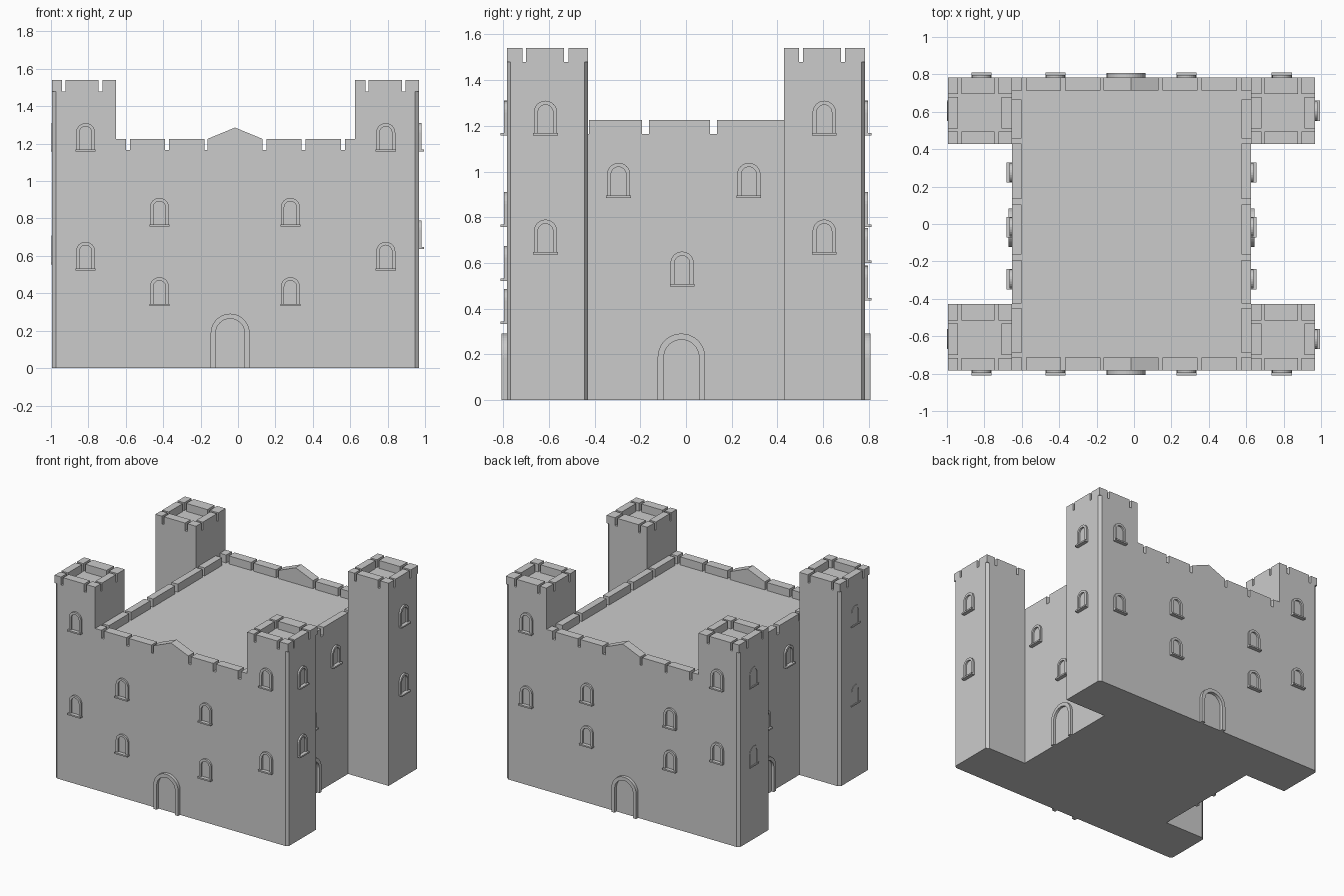
import bpy, bmesh
from math import cos, sin, pi, radians
from mathutils import Vector, Matrix

if "Cube" in bpy.data.objects:
    bpy.data.objects.remove(bpy.data.objects["Cube"])

X0, X1, Y = -0.653, 0.626, 0.783      # main block footprint
TX0, TX1, TY = -0.995, 0.967, 0.428   # outer tower faces, inner tower line
ROOF, WALL_TOP = 1.165, 1.226
T_ROOF, T_TOP = 1.48, 1.54


def prism(bm, pts, vec):
    """Extrude a planar outline along vec."""
    a = [bm.verts.new(p) for p in pts]
    b = [bm.verts.new(Vector(p) + Vector(vec)) for p in pts]
    n = len(a)
    bm.faces.new(a)
    bm.faces.new(b[::-1])
    for i in range(n):
        j = (i + 1) % n
        bm.faces.new((a[i], b[i], b[j], a[j]))


def box(bm, x0, x1, y0, y1, z0, z1):
    prism(bm, [(x0, y0, z0), (x1, y0, z0), (x1, y1, z0), (x0, y1, z0)], (0, 0, z1 - z0))


def finish(name, bm, matrix=None):
    bmesh.ops.recalc_face_normals(bm, faces=bm.faces)
    mesh = bpy.data.meshes.new(name)
    bm.to_mesh(mesh)
    bm.free()
    ob = bpy.data.objects.new(name, mesh)
    if matrix:
        ob.matrix_world = matrix
    bpy.context.collection.objects.link(ob)
    return ob


def arch(bm, r, ring, spring, base, out, back, n):
    """Two jambs and n wedge stones; the wall plane is y=0, outward is -y."""
    for s in (-1, 1):
        u0, u1 = sorted((s * r, s * (r - ring)))
        box(bm, u0, u1, -out, back, base, spring)
    for i in range(n):
        a, b = pi * i / n, pi * (i + 1) / n
        pts = [(q * cos(t), -out, spring + q * sin(t))
               for q, t in ((r, a), (r, (a + b) / 2), (r, b),
                            (r - ring, b), (r - ring, (a + b) / 2), (r - ring, a))]
        prism(bm, pts, (0, out + back, 0))


SIDES = {"front": 0, "right": 90, "back": 180, "left": -90}


def place(side, x, y, z):
    return Matrix.Translation((x, y, z)) @ Matrix.Rotation(radians(SIDES[side]), 4, 'Z')


def window(side, x, y, z, out=0.013, sill=0.028):
    bm = bmesh.new()
    arch(bm, 0.051, 0.018, 0.102, 0.01, out, 0.012, 6)
    box(bm, -0.054, 0.054, -sill, 0.005, 0, 0.011)
    finish(side + "_window", bm, place(side, x, y, z))


def door(side, x, y, out):
    bm = bmesh.new()
    arch(bm, 0.104, 0.027, 0.187, 0, out, 0.01, 10)
    finish(side + "_door_arch", bm, place(side, x, y, 0))


# Main block
bm = bmesh.new()
box(bm, X0, X1, -Y, Y, 0, ROOF)
finish("main_block", bm)

# Front and back parapets with a gabled centre stone
spans = [(X0, -0.6), (-0.578, -0.39), (-0.37, -0.18), (0.153, 0.34), (0.362, 0.55), (0.573, X1)]
for name, y0 in (("front", -Y), ("back", Y - 0.068)):
    bm = bmesh.new()
    for a, b in spans:
        box(bm, a, b, y0, y0 + 0.068, ROOF, WALL_TOP)
    prism(bm, [(-0.162, y0, ROOF), (0.13, y0, ROOF), (0.13, y0, WALL_TOP),
               (-0.016, y0, 1.286), (-0.162, y0, WALL_TOP)], (0, 0.068, 0))
    finish(name + "_parapet", bm)

# Side parapets
for name, x0 in (("left", X0), ("right", X1 - 0.052)):
    bm = bmesh.new()
    for a, b in ((-0.69, -0.45), (-0.425, -0.192), (-0.162, 0.104), (0.135, 0.43), (0.458, 0.665)):
        box(bm, x0, x0 + 0.052, a, b, ROOF, WALL_TOP)
    finish(name + "_parapet", bm)

# Corner towers: chamfered outer corners, square battlements
CX, CY = 0.021, 0.016
for xn, xa, xb in (("left", TX0, X0), ("right", X1, TX1)):
    for yn, ya, yb in (("front", -Y, -TY), ("back", TY, Y)):
        outer, inner = (xa, xb) if xn == "left" else (xb, xa)
        s = 1 if outer > inner else -1
        pts = [(inner, ya, 0)]
        if yn == "front":
            pts += [(outer - s * CX, ya, 0), (outer, ya + CY, 0)]
        else:
            pts += [(outer, ya, 0)]
        pts += [(outer, yb - CY, 0), (outer - s * CX, yb, 0), (inner, yb, 0)]
        bm = bmesh.new()
        prism(bm, pts, (0, 0, T_ROOF))
        finish(f"{yn}_{xn}_tower", bm)

        bm = bmesh.new()
        ex, ey = xb - xa, yb - ya
        cuts_x = ((0, 0.055), (0.073, 0.25), (0.27, ex))
        cuts_y = ((0, 0.067), (0.083, 0.25), (0.268, ey))
        for i, (a, b) in enumerate(cuts_x):
            for j, (c, d) in enumerate(cuts_y):
                if i == 1 and j == 1:
                    continue
                # middle stones hug the outer edge
                if i == 0:
                    a, b = 0, 0.055
                if j == 1 and i == 2:
                    box(bm, xb - 0.055, xb, ya + c, ya + d, T_ROOF, T_TOP)
                else:
                    box(bm, xa + a, xa + b, ya + c, ya + d, T_ROOF, T_TOP)
        finish(f"{yn}_{xn}_battlements", bm)

# Front and back windows and doors
for side, y, low_t, low_m in (("front", -Y, 0.522, 0.333), ("back", Y, 0.6, 0.435)):
    for x in (-0.815, 0.79):
        window(side, x, y, 1.157)
        window(side, x, y, low_t)
    for x in (-0.42, 0.28):
        window(side, x, y, 0.757)
        window(side, x, y, low_m)
    door(side, -0.042, y, 0.024)

# Side windows and doors; the left tower frames sit almost flush
for side, tx, wx, low, depth in (("right", TX1, X1, 0.637, (0.013, 0.028)),
                                 ("left", TX0, X0, 0.555, (0.003, 0.006))):
    for y in (-0.615, 0.605):
        window(side, tx, y, 1.157, *depth)
        window(side, tx, y, low, *depth)
    for y, z in ((-0.295, 0.885), (0.275, 0.885), (-0.017, 0.497)):
        window(side, wx, y, z)
    door(side, wx, -0.02, 0.018)
